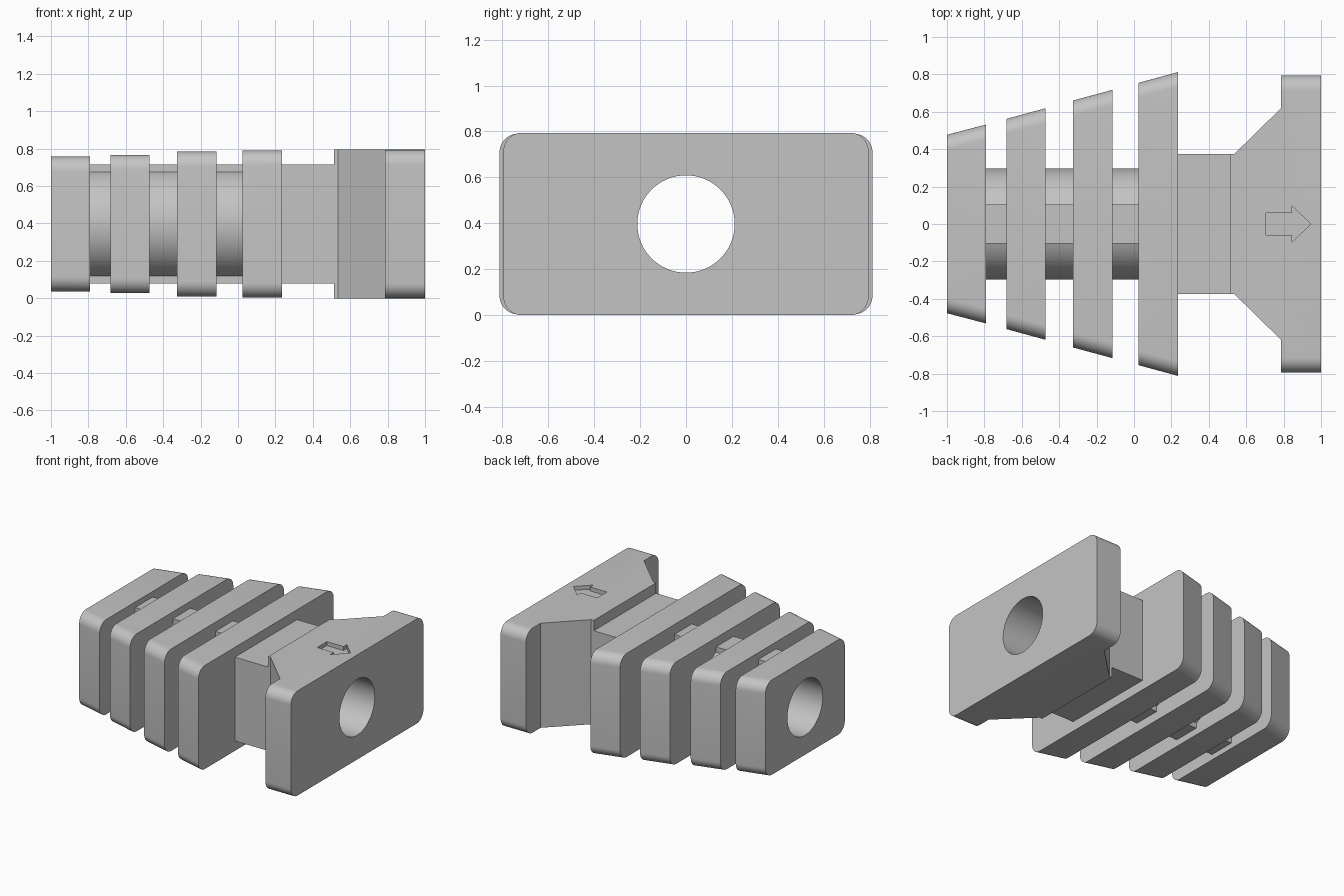
import bpy, bmesh, math

if "Cube" in bpy.data.objects:
    bpy.data.objects.remove(bpy.data.objects["Cube"])

CZ = 0.397          # height of the bore axis
HEAD_TOP = 0.794

grey = bpy.data.materials.new("plain grey")
grey.diffuse_color = (0.55, 0.55, 0.55, 1)
grey.use_nodes = True
grey.node_tree.nodes["Principled BSDF"].inputs["Base Color"].default_value = grey.diffuse_color


def loft(name, ring_a, ring_b):
    """Solid between two matching rings of 3D points."""
    bm = bmesh.new()
    a = [bm.verts.new(p) for p in ring_a]
    b = [bm.verts.new(p) for p in ring_b]
    n = len(a)
    bm.faces.new(a)
    bm.faces.new(b[::-1])
    for i in range(n):
        bm.faces.new((a[i], b[i], b[(i + 1) % n], a[(i + 1) % n]))
    bmesh.ops.recalc_face_normals(bm, faces=bm.faces)
    me = bpy.data.meshes.new(name)
    bm.to_mesh(me)
    bm.free()
    ob = bpy.data.objects.new(name, me)
    bpy.context.collection.objects.link(ob)
    me.materials.append(grey)
    return ob


def along_x(name, profile, x0, x1, profile_end=None):
    return loft(name, [(x0, y, CZ + z) for y, z in profile],
                [(x1, y, CZ + z) for y, z in (profile_end or profile)])


def along_z(name, outline, z0, z1):
    return loft(name, [(x, y, z0) for x, y in outline], [(x, y, z1) for x, y in outline])


def arc(cy, cz, r, a0, a1, n):
    return [(cy + r * math.cos(math.radians(a0 + (a1 - a0) * i / n)),
             cz + r * math.sin(math.radians(a0 + (a1 - a0) * i / n))) for i in range(n + 1)]


def rounded_rect(hw, hh, r=0.08):
    pts = []
    for k, (sy, sz) in enumerate([(1, 1), (-1, 1), (-1, -1), (1, -1)]):
        pts += arc(sy * (hw - r), sz * (hh - r), r, 90 * k, 90 * k + 90, 10)
    return pts


def mirrored(half):
    return half + [(x, -y) for x, y in reversed(half)]


def finish(ob, cutters):
    """Cut the openings, then smooth the round surfaces."""
    for c in cutters:
        m = ob.modifiers.new("cut", 'BOOLEAN')
        m.operation, m.solver, m.object = 'DIFFERENCE', 'EXACT', c
    bpy.ops.object.select_all(action='DESELECT')
    ob.select_set(True)
    bpy.context.view_layer.objects.active = ob
    for m in list(ob.modifiers):
        bpy.ops.object.modifier_apply(modifier=m.name)
    bpy.ops.object.shade_smooth_by_angle(angle=math.radians(30))


# Cutters: through bore and shallow arrow
bore = along_x("bore_cutter", arc(0, 0, 0.212, 0, 354.375, 63), -1.2, 1.2)
arrow = along_z("arrow_cutter",
                [(0.705, 0.058), (0.845, 0.058), (0.845, 0.097), (0.945, 0),
                 (0.845, -0.097), (0.845, -0.058), (0.705, -0.058)],
                HEAD_TOP - 0.03, HEAD_TOP + 0.1)
for c in (bore, arrow):
    c.hide_render = True

# Tapered fins: start, end, half widths at both, half height
fins = [(-1.0, -0.79, 0.477, 0.532, 0.360),
        (-0.682, -0.473, 0.562, 0.619, 0.370),
        (-0.326, -0.116, 0.660, 0.717, 0.387),
        (0.025, 0.235, 0.755, 0.812, 0.393)]
for i, (x0, x1, w0, w1, h) in enumerate(fins):
    fin = along_x(f"fin_{i + 1}", rounded_rect(w0, h), x0, x1, rounded_rect(w1, h))
    finish(fin, [bore])

# Round core with top and bottom ribs, between the fins
R, RIB, RIB_H = 0.296, 0.105, 0.318
a = math.degrees(math.acos(RIB / R))
core = ([(RIB, RIB_H)] + arc(0, 0, R, a, -a, 28) + [(RIB, -RIB_H), (-RIB, -RIB_H)]
        + arc(0, 0, R, 180 + a, 180 - a, 28) + [(-RIB, RIB_H)])
for i in range(3):
    finish(along_x(f"ribbed_core_{i + 1}", core, fins[i][1], fins[i + 1][0]), [bore])

# Square neck
NW = 0.373
neck = along_x("neck", [(NW, RIB_H), (-NW, RIB_H), (-NW, -RIB_H), (NW, -RIB_H)], 0.235, 0.513)
finish(neck, [bore])

# Flared head ending in a wide plate with rounded long edges
head = along_z("flared_head", mirrored([(0.513, NW), (0.535, NW), (0.787, 0.62),
                                        (0.787, 0.795), (1.0, 0.795)]), 0, HEAD_TOP)
bm = bmesh.new()
bm.from_mesh(head.data)
edges = [e for e in bm.edges if all(abs(v.co.y) > 0.79 for v in e.verts)
         and abs(e.verts[0].co.x - e.verts[1].co.x) > 0.1]
bmesh.ops.bevel(bm, geom=edges, offset=0.08, segments=10, profile=0.5, affect='EDGES')
bm.to_mesh(head.data)
bm.free()
finish(head, [bore, arrow])

# Cutters are no longer needed
for c in (bore, arrow):
    bpy.data.objects.remove(c)
